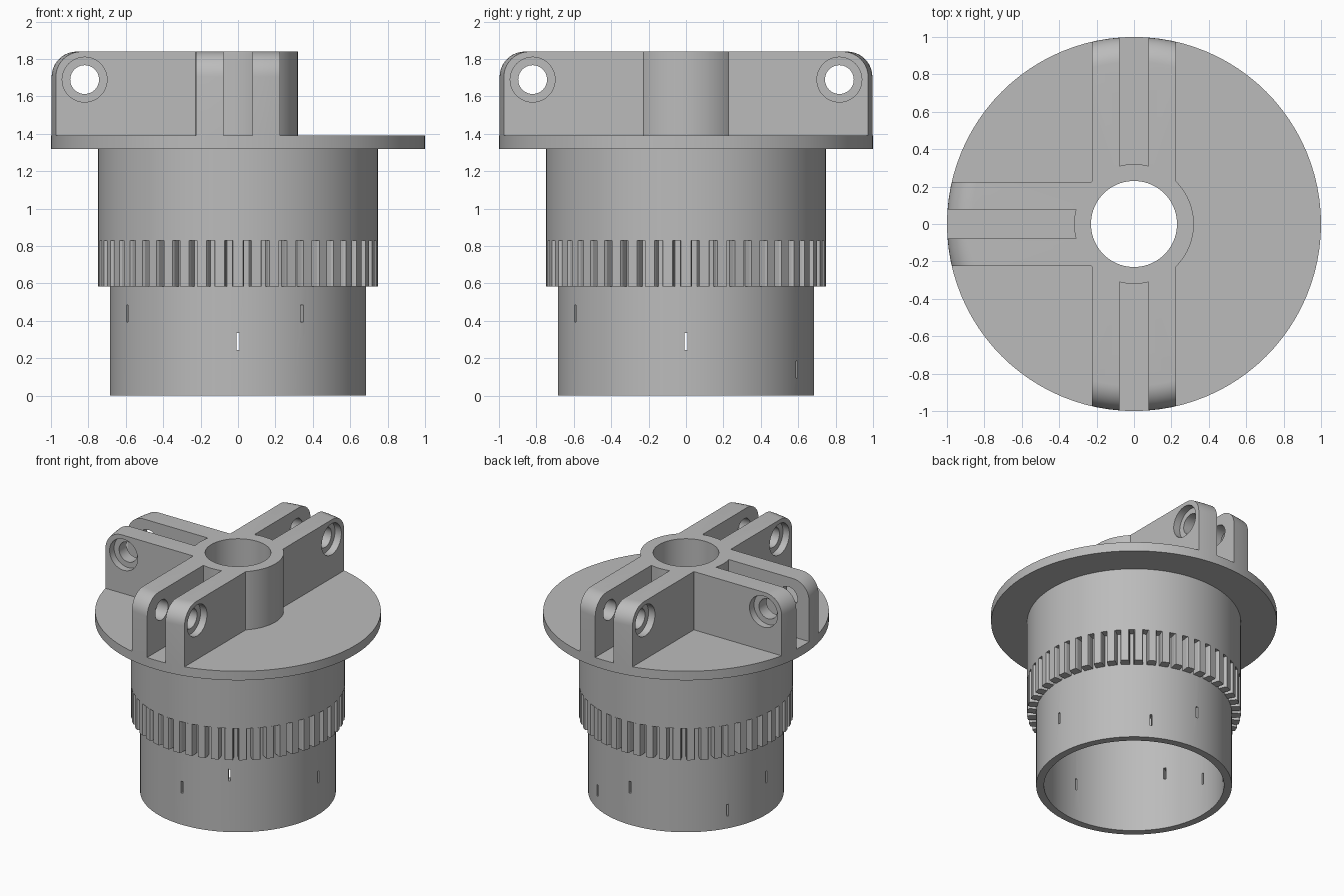
import bpy, bmesh
from math import sin, cos, pi, radians
from mathutils import Matrix, Vector

cube = bpy.data.objects.get("Cube")
if cube:
    bpy.data.objects.remove(cube, do_unlink=True)

SEGS = 96
FLANGE_TOP, TOP = 1.39, 1.84
BORE, HUB = 0.23, 0.32

grey = bpy.data.materials.new("matte grey")
grey.use_nodes = True
colour = (0.5, 0.5, 0.5, 1)
grey.diffuse_color = colour
grey.node_tree.nodes["Principled BSDF"].inputs["Base Color"].default_value = colour


def make(name, bm):
    bmesh.ops.recalc_face_normals(bm, faces=bm.faces)
    mesh = bpy.data.meshes.new(name)
    bm.to_mesh(mesh)
    bm.free()
    mesh.materials.append(grey)
    obj = bpy.data.objects.new(name, mesh)
    bpy.context.collection.objects.link(obj)
    return obj


def lathe(name, profile):
    """Revolve a closed (radius, z) profile about the z axis."""
    bm = bmesh.new()
    rings = []
    for i in range(SEGS):
        a = 2 * pi * i / SEGS
        rings.append([bm.verts.new((r * cos(a), r * sin(a), z)) for r, z in profile])
    n = len(profile)
    for i in range(SEGS):
        p, q = rings[i], rings[(i + 1) % SEGS]
        for j in range(n):
            k = (j + 1) % n
            if profile[j][0] > 0 or profile[k][0] > 0:
                bm.faces.new((p[j], q[j], q[k], p[k]))
    bmesh.ops.remove_doubles(bm, verts=bm.verts, dist=1e-5)
    return make(name, bm)


def tube(name, inner, outer, z0, z1):
    return lathe(name, [(inner, z0), (outer, z0), (outer, z1), (inner, z1)])


def box(name, lo, hi, turn=0):
    bm = bmesh.new()
    lo, hi = Vector(lo), Vector(hi)
    mat = (Matrix.Rotation(turn, 4, 'Z') @ Matrix.Translation((lo + hi) / 2)
           @ Matrix.Diagonal((*(hi - lo), 1)))
    bmesh.ops.create_cube(bm, size=1, matrix=mat)
    return make(name, bm)


def cross_pin(name, radius, y0, y1):
    """Cylinder along y at the pin position of an arm pointing to +x."""
    bm = bmesh.new()
    mat = Matrix.Translation((0.82, (y0 + y1) / 2, 1.69)) @ Matrix.Rotation(pi / 2, 4, 'X')
    bmesh.ops.create_cone(bm, cap_ends=True, segments=48, radius1=radius,
                          radius2=radius, depth=y1 - y0, matrix=mat)
    return make(name, bm)


def cut(obj, tool, operation='DIFFERENCE'):
    mod = obj.modifiers.new("cut", 'BOOLEAN')
    mod.object, mod.operation, mod.solver = tool, operation, 'EXACT'
    bpy.context.view_layer.objects.active = obj
    bpy.ops.object.modifier_apply(modifier=mod.name)
    bpy.data.objects.remove(tool, do_unlink=True)


# Hollow stepped sleeve
sleeve = lathe("sleeve", [(0.63, 0), (0.685, 0), (0.685, 0.83), (0.748, 0.83),
                          (0.748, 1.32), (0.63, 1.32)])

# Small upright slots through the sleeve wall
for height, angles in ((0.29, (0, 90, 180, 270)), (0.44, (210, 300)), (0.14, (60, 150))):
    for angle in angles:
        cut(sleeve, box("slot_cutter", (0.6, -0.008, height - 0.045),
                        (0.72, 0.008, height + 0.045), radians(angle)))

# Ring of gear teeth under the sleeve shoulder
bm = bmesh.new()
COUNT = 48
for i in range(COUNT):
    mid = 2 * pi * i / COUNT
    outline = []
    for r, half in ((0.67, 0.032), (0.735, 0.031), (0.748, 0.026)):
        outline.append((r, half))
    outline += [(r, -h) for r, h in reversed(outline)]
    turn = Matrix.Rotation(mid, 3, 'Z')
    face = bm.faces.new([bm.verts.new(turn @ Vector((r, h, 0.585))) for r, h in outline])
    new = bmesh.ops.extrude_face_region(bm, geom=[face], use_keep_orig=True)["geom"]
    bmesh.ops.translate(bm, vec=(0, 0, 0.245),
                        verts=[v for v in new if isinstance(v, bmesh.types.BMVert)])
teeth = make("gear_teeth", bm)

# Flange plate and central hub
flange = tube("flange", BORE, 1, 1.32, FLANGE_TOP)
hub = tube("hub", BORE, HUB, FLANGE_TOP, TOP)

# Forked arm: rounded outer end, middle slot, pin hole with counterbores
arm = box("left_arm", (0.1, -0.225, FLANGE_TOP), (1.1, 0.225, TOP))
R = 0.135
rounded = [(1 - R + R * cos(t * pi / 20), TOP - R + R * sin(t * pi / 20)) for t in range(11)]
cut(arm, lathe("end_shape", [(0, 1.2), (1, 1.2)] + rounded + [(0, TOP)]), 'INTERSECT')
cut(arm, tube("hub_cutter", 0, HUB, 1.2, 2))
cut(arm, box("fork_cutter", (0.1, -0.078, 1.2), (1.2, 0.078, 2)))
cut(arm, cross_pin("pin_cutter", 0.077, -0.4, 0.4))
for y0, y1 in ((0.17, 0.4), (-0.4, -0.17)):
    cut(arm, cross_pin("counterbore_cutter", 0.12, y0, y1))

# Three arms: back, right and front
arms = []
for name, angle in (("back_arm", 90), ("right_arm", 180), ("front_arm", 270)):
    mesh = arm.data.copy()
    mesh.transform(Matrix.Rotation(radians(angle), 4, 'Z'))
    copy = bpy.data.objects.new(name, mesh)
    bpy.context.collection.objects.link(copy)
    arms.append(copy)
bpy.data.objects.remove(arm, do_unlink=True)

# Smooth round walls, keep edges sharp
bpy.ops.object.select_all(action='DESELECT')
for obj in [sleeve, flange, hub] + arms:
    obj.select_set(True)
    bpy.context.view_layer.objects.active = obj
bpy.ops.object.shade_smooth_by_angle(angle=radians(30))
